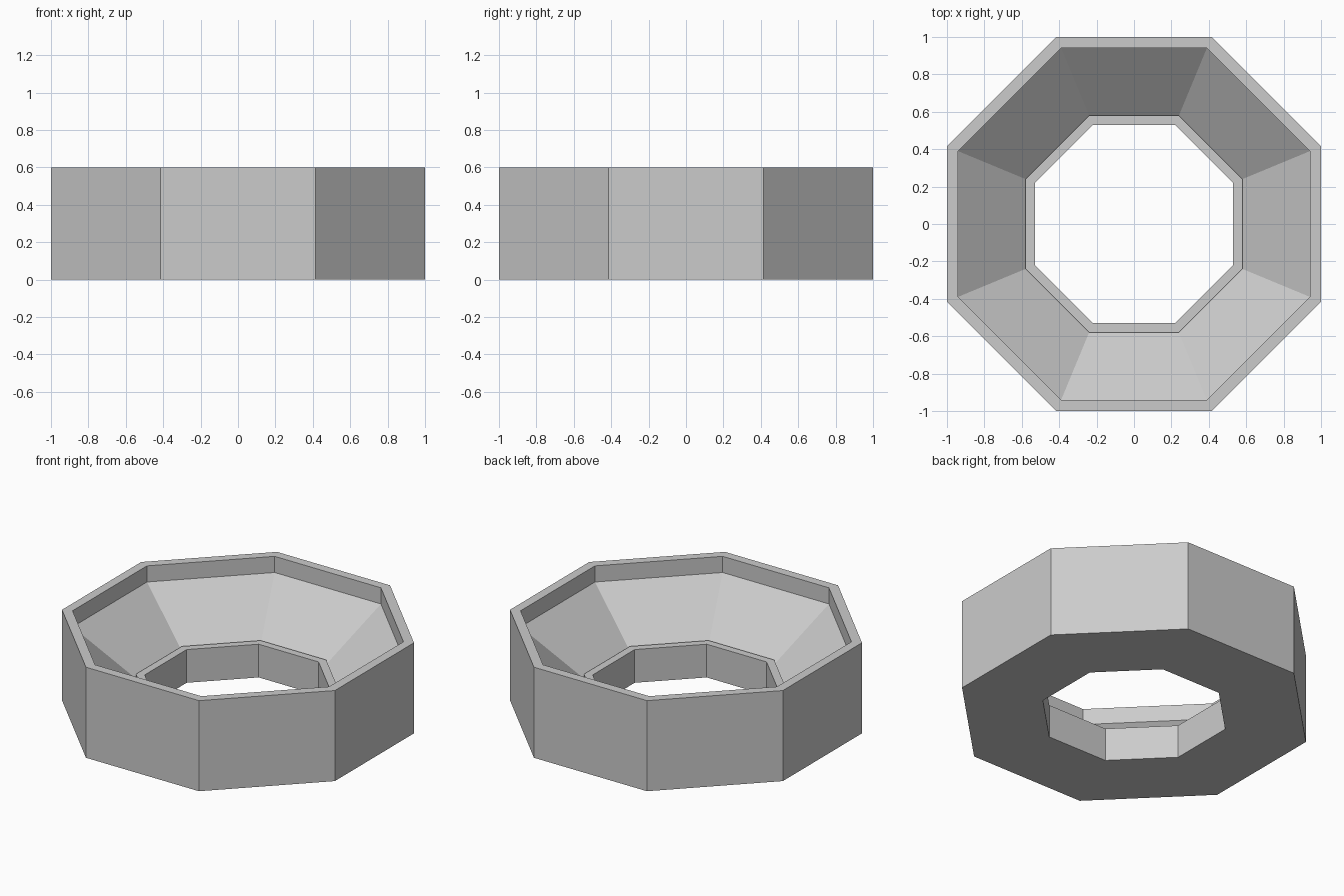
import bpy, bmesh
from math import cos, pi
from mathutils import Matrix

if "Cube" in bpy.data.objects:
    bpy.data.objects.remove(bpy.data.objects["Cube"])

SIDES = 8

# Closed cross-section: (distance from centre to flat side, height)
PROFILE = [(1.0, 0.0), (1.0, 0.6), (0.94, 0.6), (0.94, 0.493),
           (0.58, 0.19), (0.58, 0.22), (0.53, 0.22), (0.53, 0.0)]


def octagonal_ring(name, profile):
    """Sweep a closed cross-section around z with flat sides facing the axes."""
    bm = bmesh.new()
    scale = 1 / cos(pi / SIDES)
    rings = []
    for i in range(SIDES):
        turn = Matrix.Rotation((i + 0.5) * 2 * pi / SIDES, 4, 'Z')
        ring = []
        for r, z in profile:
            v = bm.verts.new((r * scale, 0, z))
            v.co = turn @ v.co
            ring.append(v)
        rings.append(ring)
    n = len(profile)
    for i in range(SIDES):
        a, b = rings[i], rings[(i + 1) % SIDES]
        for j in range(n):
            k = (j + 1) % n
            bm.faces.new((a[j], b[j], b[k], a[k]))
    bmesh.ops.recalc_face_normals(bm, faces=bm.faces)
    mesh = bpy.data.meshes.new(name)
    bm.to_mesh(mesh)
    bm.free()
    obj = bpy.data.objects.new(name, mesh)
    bpy.context.collection.objects.link(obj)
    return obj


# Ring with thin outer rim, sloped funnel and low inner lip
octagonal_ring("octagonal_funnel_ring", PROFILE)
